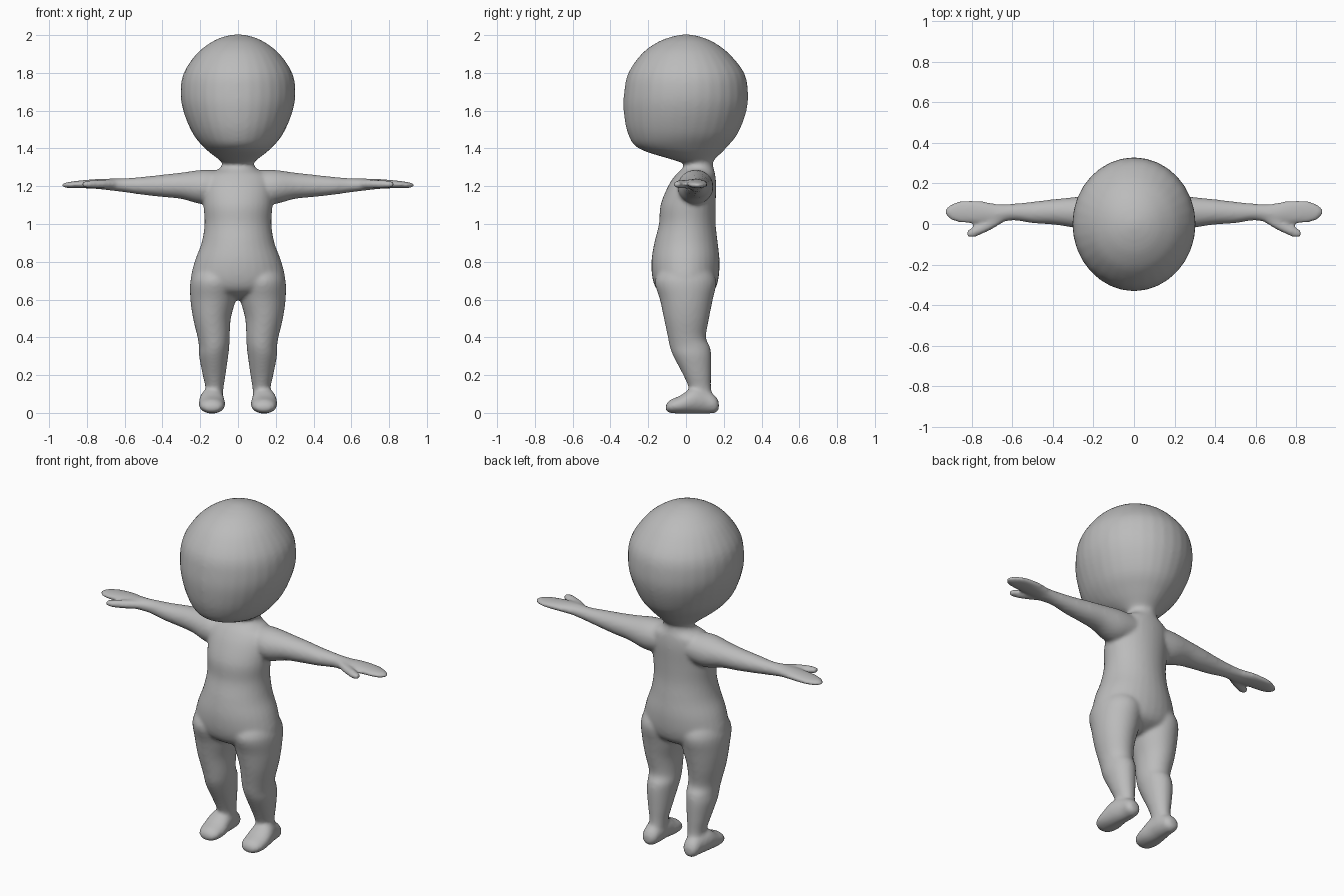
import bpy
import bmesh
import math
from mathutils import Vector

SIDES = 32   # points round each cross-section
STEPS = 4    # in-between sections per span

default_cube = bpy.data.objects.get("Cube")
if default_cube:
    bpy.data.objects.remove(default_cube, do_unlink=True)


def make_material(name, colour):
    material = bpy.data.materials.new(name)
    material.use_nodes = True
    material.diffuse_color = colour
    shader = material.node_tree.nodes["Principled BSDF"]
    shader.inputs["Base Color"].default_value = colour
    shader.inputs["Roughness"].default_value = 0.6
    return material


def smooth_sections(sections):
    """Insert Catmull-Rom sections between the given ones."""
    keys = [sections[0]] + list(sections) + [sections[-1]]
    result = []
    for before, start, end, after in zip(keys, keys[1:], keys[2:], keys[3:]):
        for step in range(STEPS):
            t = step / STEPS
            result.append([
                b + t / 2 * (c - a + t * (2 * a - 5 * b + 4 * c - d
                                          + t * (3 * (b - c) + d - a)))
                for a, b, c, d in zip(before, start, end, after)])
    result.append(list(sections[-1]))
    return result


def place(axis, along, across, other, side):
    """Turn section coordinates into a point, mirrored in x by side."""
    if axis == "X":
        point = (along, across, other)
    elif axis == "Y":
        point = (across, along, other)
    else:
        point = (across, other, along)
    return Vector((point[0] * side, point[1], point[2]))


def loft(bm, axis, sections, side=1):
    """Closed skin through oval sections: position, low/high, low/high."""
    rings = []
    for along, low_a, high_a, low_b, high_b in smooth_sections(sections):
        ring = []
        for i in range(SIDES):
            angle = math.tau * i / SIDES
            across = (low_a + high_a) / 2 + (high_a - low_a) / 2 * math.cos(angle)
            other = (low_b + high_b) / 2 + (high_b - low_b) / 2 * math.sin(angle)
            ring.append(bm.verts.new(place(axis, along, across, other, side)))
        rings.append(ring)
    for lower, upper in zip(rings, rings[1:]):
        for i in range(SIDES):
            j = (i + 1) % SIDES
            bm.faces.new((lower[i], lower[j], upper[j], upper[i]))
    bm.faces.new(rings[0])
    bm.faces.new(rings[-1])


# Head: x range, y range at each height
head = [
    (1.31, -.07, .07, .03, .13),
    (1.34, -.10, .10, -.07, .15),
    (1.40, -.175, .175, -.25, .21),
    (1.48, -.24, .24, -.308, .275),
    (1.60, -.29, .29, -.33, .32),
    (1.70, -.304, .304, -.327, .328),
    (1.80, -.287, .287, -.305, .308),
    (1.90, -.22, .22, -.235, .23),
    (1.96, -.145, .145, -.155, .15),
    (1.99, -.08, .08, -.08, .08),
    (2.003, -.02, .02, -.02, .02),
]

# Torso and neck: x range, y range at each height
torso = [
    (.60, -.10, .10, -.05, .06),
    (.64, -.21, .21, -.14, .14),
    (.70, -.25, .25, -.175, .17),
    (.80, -.23, .23, -.183, .178),
    (.90, -.193, .193, -.168, .168),
    (1.00, -.177, .177, -.143, .157),
    (1.10, -.183, .183, -.135, .157),
    (1.20, -.185, .185, -.095, .16),
    (1.26, -.165, .165, -.055, .155),
    (1.30, -.09, .09, -.015, .145),
    (1.36, -.085, .085, .0, .135),
]

# Leg: x range, y range at each height
leg = [
    (.07, .08, .175, .02, .145),
    (.13, .077, .172, .015, .133),
    (.20, .066, .187, -.015, .133),
    (.30, .052, .206, -.067, .134),
    (.35, .046, .207, -.086, .127),
    (.40, .044, .214, -.096, .106),
    (.50, .038, .238, -.117, .122),
    (.60, .012, .252, -.138, .142),
    (.70, .0, .252, -.165, .16),
    (.78, .02, .22, -.12, .12),
]

# Foot: x range, z range from toe to heel
foot = [
    (-.108, .11, .165, .012, .04),
    (-.085, .08, .195, .0, .068),
    (-.03, .068, .208, -.004, .092),
    (.04, .073, .203, -.004, .135),
    (.11, .08, .185, -.004, .12),
    (.155, .09, .178, .0, .09),
    (.174, .115, .155, .018, .06),
]

# Arm with flat mitten hand: y range, z range from chest to fingertips
arm = [
    (.05, -.02, .14, 1.13, 1.28),
    (.18, -.045, .145, 1.105, 1.287),
    (.30, -.018, .132, 1.133, 1.272),
    (.40, -.003, .122, 1.143, 1.261),
    (.50, .004, .11, 1.154, 1.25),
    (.60, .018, .1, 1.168, 1.242),
    (.68, .0, .1, 1.178, 1.24),
    (.75, .0, .113, 1.186, 1.238),
    (.84, .004, .117, 1.19, 1.23),
    (.90, .018, .1, 1.19, 1.222),
    (.93, .045, .075, 1.195, 1.215),
]

# Thumb: y range, z range along the hand
thumb = [
    (.62, .025, .07, 1.19, 1.23),
    (.69, -.02, .04, 1.188, 1.235),
    (.74, -.045, .012, 1.188, 1.234),
    (.79, -.067, -.012, 1.19, 1.23),
    (.825, -.065, -.03, 1.197, 1.223),
]

# Assemble the skin, with both limbs of each pair
bm = bmesh.new()
loft(bm, "Z", head)
loft(bm, "Z", torso)
for side in (1, -1):
    loft(bm, "Z", leg, side)
    loft(bm, "Y", foot, side)
    loft(bm, "X", arm, side)
    loft(bm, "X", thumb, side)
bmesh.ops.recalc_face_normals(bm, faces=bm.faces[:])
for face in bm.faces:
    face.smooth = True

mesh = bpy.data.meshes.new("body")
bm.to_mesh(mesh)
bm.free()
mesh.materials.append(make_material("plain grey", (0.5, 0.5, 0.5, 1.0)))
body = bpy.data.objects.new("body", mesh)
bpy.context.collection.objects.link(body)

# Fuse the parts into one continuous skin and soften the joins
fuse = body.modifiers.new("fuse", "REMESH")
fuse.mode = "VOXEL"
fuse.voxel_size = 0.01
fuse.use_smooth_shade = True
soften = body.modifiers.new("soften", "SMOOTH")
soften.factor = 0.5
soften.iterations = 8
